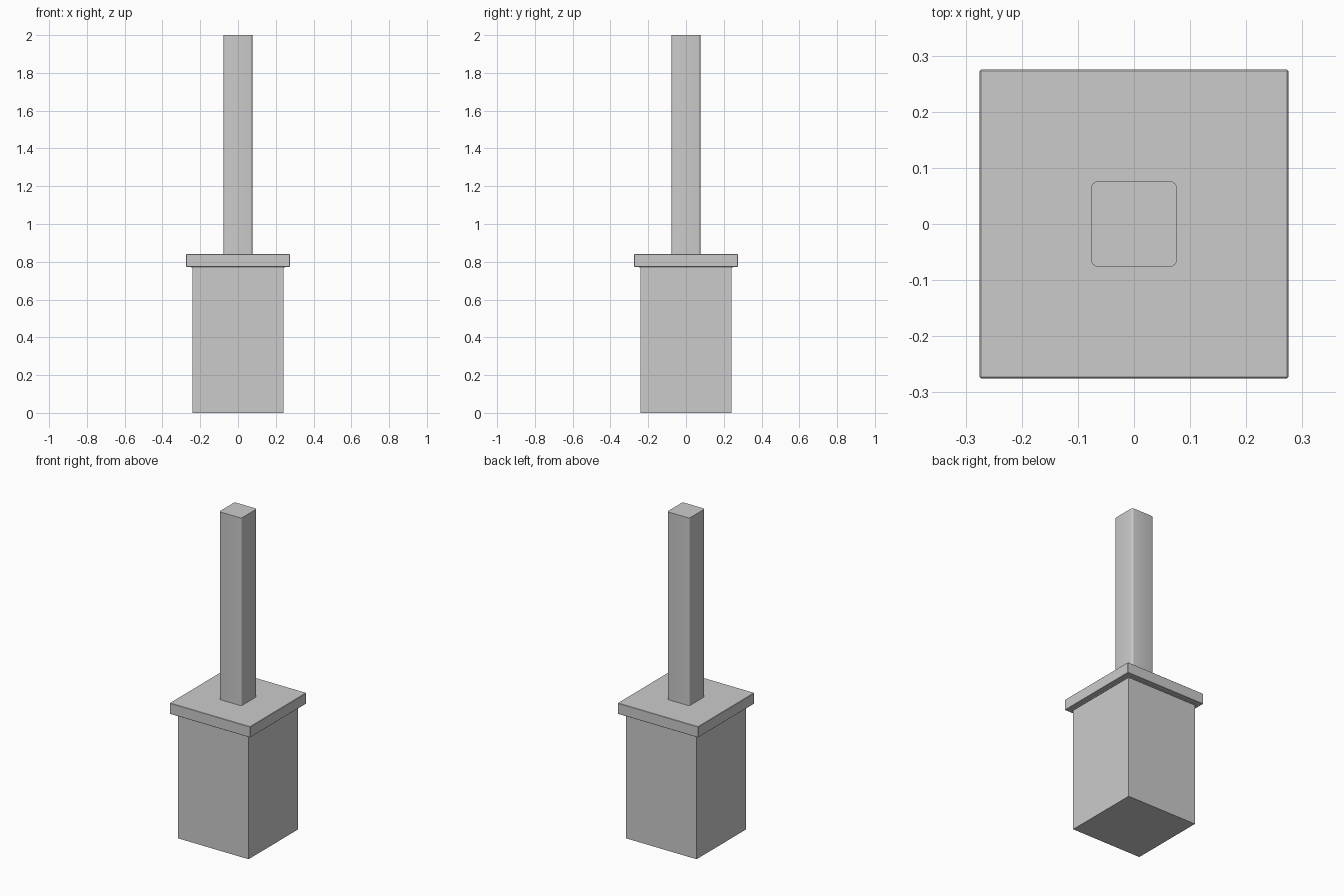
import bpy, math

if "Cube" in bpy.data.objects:
    bpy.data.objects.remove(bpy.data.objects["Cube"])


def box(name, half, z0, z1, bevel=0.0, segments=1, upright_only=False):
    """Square block from z0 to z1, with optionally rounded edges."""
    bpy.ops.mesh.primitive_cube_add(size=1, location=(0, 0, (z0 + z1) / 2))
    ob = bpy.context.object
    ob.name = name
    ob.scale = (2 * half, 2 * half, z1 - z0)
    bpy.ops.object.transform_apply(location=False, rotation=False, scale=True)
    if bevel:
        mod = ob.modifiers.new("rounding", 'BEVEL')
        mod.width = bevel
        mod.segments = segments
        if upright_only:
            weights = ob.data.attributes.new("bevel_weight_edge", 'FLOAT', 'EDGE')
            for e in ob.data.edges:
                a, b = (ob.data.vertices[i].co for i in e.vertices)
                weights.data[e.index].value = float(abs(a.z - b.z) > 1e-4)
            mod.limit_method = 'WEIGHT'
        bpy.ops.object.modifier_apply(modifier=mod.name)
        bpy.ops.object.shade_smooth_by_angle(angle=math.radians(35))
    return ob


# Pedestal body
box("pedestal", 0.242, 0.0, 0.772)
# Thin joint line under the cap
box("cap_joint", 0.247, 0.768, 0.776)
# Overhanging cap slab
box("cap_slab", 0.275, 0.773, 0.84, bevel=0.002)
# Post with rounded upright corners
box("post", 0.076, 0.835, 2.0, bevel=0.011, segments=4, upright_only=True)
